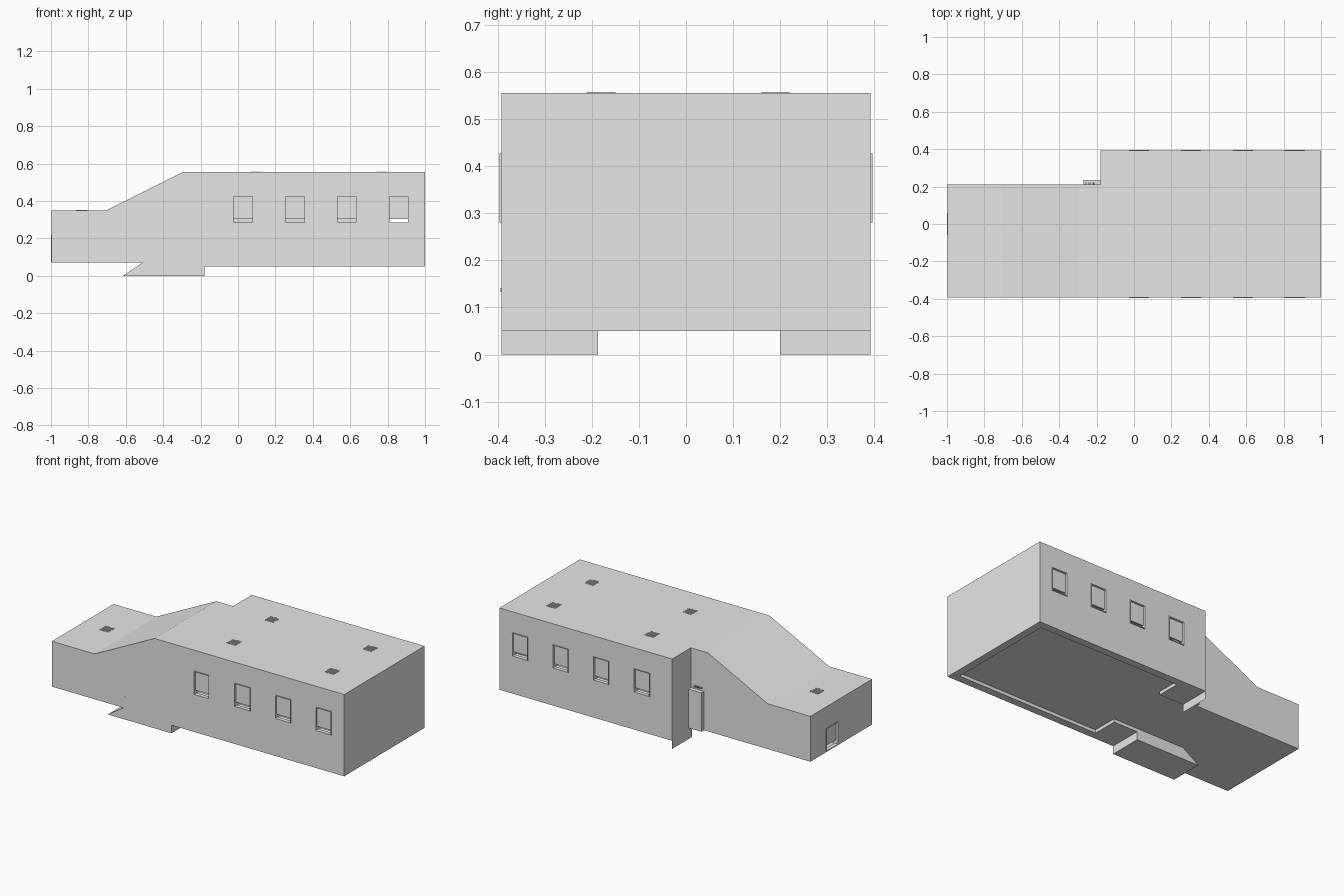
import bpy, bmesh
from math import pi
from mathutils import Matrix, Vector

cube = bpy.data.objects.get("Cube")
if cube:
    bpy.data.objects.remove(cube, do_unlink=True)

grey = bpy.data.materials.new("light_grey")
grey.use_nodes = True
grey.diffuse_color = (0.8, 0.8, 0.8, 1)
grey.node_tree.nodes["Principled BSDF"].inputs["Base Color"].default_value = (0.8, 0.8, 0.8, 1)


def finish(name, bm):
    bmesh.ops.recalc_face_normals(bm, faces=bm.faces)
    mesh = bpy.data.meshes.new(name)
    bm.to_mesh(mesh)
    bm.free()
    mesh.materials.append(grey)
    ob = bpy.data.objects.new(name, mesh)
    bpy.context.collection.objects.link(ob)
    return ob


def add_box(bm, lo, hi):
    lo, hi = Vector(lo), Vector(hi)
    mat = Matrix.Translation((lo + hi) / 2) @ Matrix.Diagonal((*(hi - lo), 1))
    bmesh.ops.create_cube(bm, size=1, matrix=mat)


def boxes(name, *spans):
    bm = bmesh.new()
    for lo, hi in spans:
        add_box(bm, lo, hi)
    return finish(name, bm)


def prism(name, profile, y0, y1):
    """Side profile in x and z, extruded along y."""
    bm = bmesh.new()
    face = bm.faces.new([bm.verts.new((x, y0, z)) for x, z in profile])
    ext = bmesh.ops.extrude_face_region(bm, geom=[face])
    moved = [g for g in ext["geom"] if isinstance(g, bmesh.types.BMVert)]
    bmesh.ops.translate(bm, verts=moved, vec=(0, y1 - y0, 0))
    return finish(name, bm)


def cut(ob, cutter):
    cutter.hide_render = True
    mod = ob.modifiers.new("cut", "BOOLEAN")
    mod.operation = "DIFFERENCE"
    mod.solver = "EXACT"
    mod.object = cutter
    bpy.context.view_layer.objects.active = ob
    bpy.ops.object.modifier_apply(modifier=mod.name)
    bpy.data.objects.remove(cutter, do_unlink=True)


W = 0.392          # half width
NOTCH_X = -0.18    # where the narrow nose begins
NOSE_Y = 0.21      # back wall of the nose
T = 0.047          # wall thickness
FLOOR = 0.07

# Shell with the sloped nose and the wedge block below
shell = prism("shell", [(-0.997, FLOOR), (-0.997, 0.35), (-0.705, 0.35), (-0.295, 0.555),
                        (1, 0.555), (1, 0.05), (NOTCH_X, 0.05), (NOTCH_X, 0),
                        (-0.615, 0), (-0.51, FLOOR)], -W, W)
cut(shell, boxes("notch_cut", ((-2, NOSE_Y, -1), (NOTCH_X, 1, 1))))

# Underside: wedge kept at the front only, then a T-shaped channel
cut(shell, boxes("wedge_cut", ((-2, -0.187, -1), (NOTCH_X, 1, FLOOR))))
cut(shell, boxes("neck_cut", ((-0.3, -0.187, -1), (0.1, 0.2, FLOOR))))
cut(shell, boxes("channel_cut", ((-0.015, -W + T, -1), (1 - T, W - T, FLOOR))))

# Hollow rooms
IN = 0.088
cut(shell, prism("nose_room", [(-0.95, IN), (-0.95, 0.303), (-0.69, 0.303), (-0.285, 0.508),
                               (1 - T, 0.508), (1 - T, IN)], -W + T, NOSE_Y - T))
cut(shell, boxes("main_room", ((NOTCH_X + T, 0.1, IN), (1 - T, W - T, 0.508))))

# Dividing wall inside the main room
boxes("inner_wall", ((-0.1, -0.01, IN - 0.01), (0.72, 0.01, 0.52)))


def opening(name, x, y, turn, z0, z1, width, sill_gap):
    """Opening through the wall, thin trim and a raised pane; outward is local -y."""
    place = Matrix.Translation((x, y, 0)) @ Matrix.Rotation(turn, 4, "Z")
    h, t, out, deep = width / 2, 0.004, -0.004, 0.02
    hole = boxes("hole", ((-h, -0.05, z0), (h, 0.06, z1)))
    hole.matrix_world = place
    bpy.context.view_layer.update()
    cut(shell, hole)
    trim = boxes(name + "_trim",
                 ((-h, out, z0), (-h + t, deep, z1)),
                 ((h - t, out, z0), (h, deep, z1)),
                 ((-h + t, out, z1 - t), (h - t, deep, z1)),
                 ((-h + t, out, z0), (h - t, deep, z0 + t)))
    pane = boxes(name + "_pane", ((-h + t, 0.009, z0 + sill_gap), (h - t, deep, z1 - t)))
    trim.matrix_world = pane.matrix_world = place


for i, x in enumerate((0.027, 0.305, 0.582, 0.859)):
    opening(f"front_window_{i + 1}", x, -W, 0, 0.28, 0.427, 0.108, 0.025)
    opening(f"back_window_{i + 1}", x, W, pi, 0.28, 0.427, 0.108, 0.025)
opening("nose_door", -0.997, 0, -pi / 2, 0.075, 0.218, 0.115, 0.028)

# Door slab in the back notch, with a small lamp above it
boxes("back_door", ((-0.27, NOSE_Y - 0.01, FLOOR), (NOTCH_X, 0.235, 0.31)))
boxes("door_lamp", *(((-0.26 + 0.007 * i, NOSE_Y - 0.005, 0.325),
                      (-0.257 + 0.007 * i, 0.222, 0.332)) for i in range(8)))


def grille(name, x, y, z, size=0.06, bars=12):
    """Flat vent of fine crossed bars."""
    h, step = size / 2, size / bars
    spans = []
    for i in range(bars):
        a = -h + i * step
        spans.append(((x + a, y - h, z - 0.002), (x + a + step / 2, y + h, z + 0.002)))
        spans.append(((x - h, y + a, z - 0.002), (x + h, y + a + step / 2, z + 0.001)))
    boxes(name, *spans)


for i, (x, y) in enumerate([(0.1, 0.19), (0.77, 0.19), (0.1, -0.18), (0.77, -0.18)]):
    grille(f"roof_vent_{i + 1}", x, y, 0.555)
grille("nose_vent", -0.835, -0.085, 0.35)

# Tiny stud on the front wall
boxes("front_stud", ((-0.505, -W - 0.002, 0.133), (-0.497, -W + 0.01, 0.141)))
